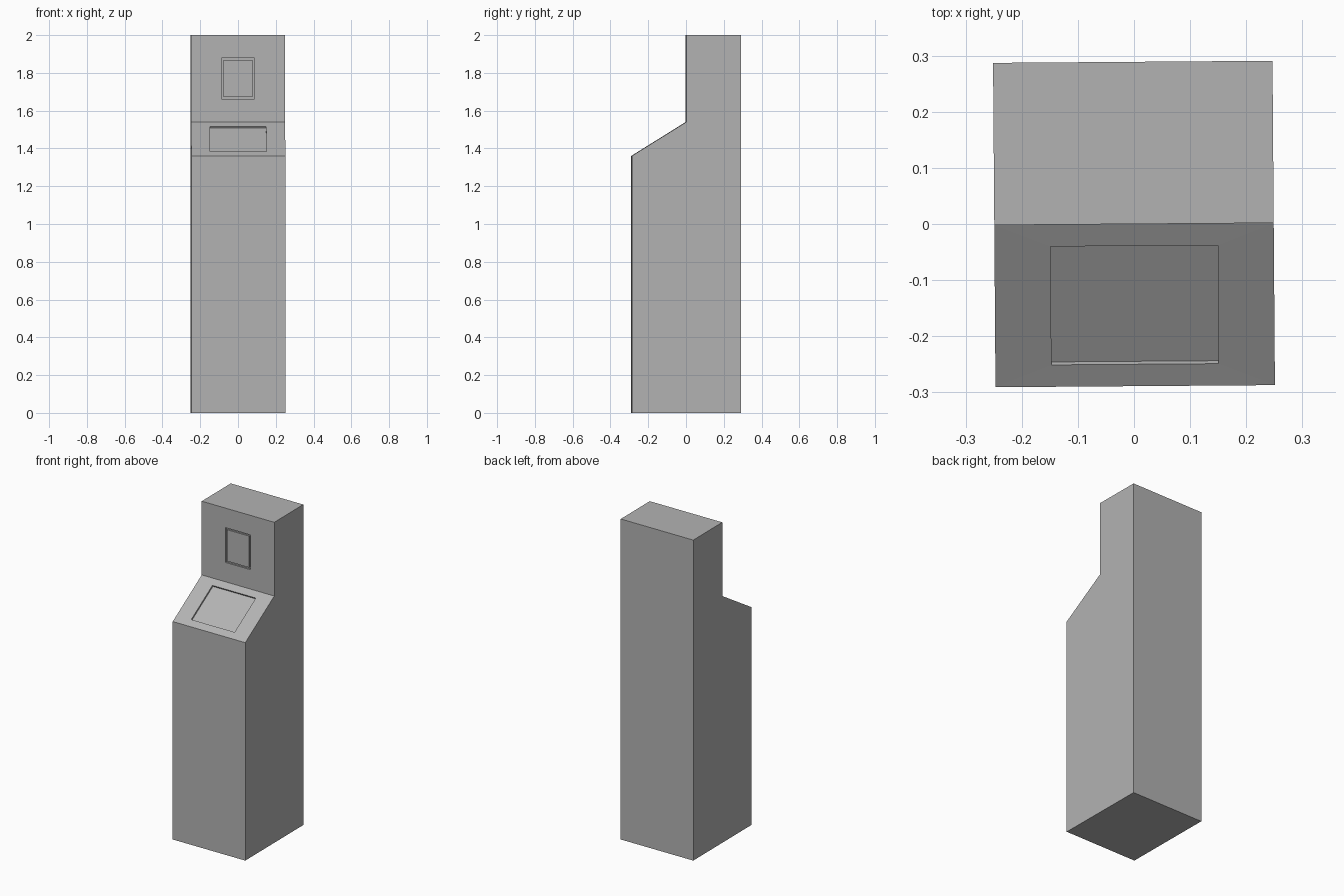
import bpy, bmesh
from mathutils import Vector, Matrix

if "Cube" in bpy.data.objects:
    bpy.data.objects.remove(bpy.data.objects["Cube"])

W = 0.249  # half width
PROFILE = [(-0.289, 0), (0.289, 0), (0.289, 2), (0, 2), (0, 1.54), (-0.289, 1.36)]

bm = bmesh.new()


def inset_rect(face, half_w, low, high):
    """Inset a face to an x-centred rectangle between two (y, z) points."""
    bmesh.ops.inset_individual(bm, faces=[face], thickness=0.02)
    mid = face.calc_center_median()
    for v in face.verts:
        y, z = high if v.co.z > mid.z else low
        v.co = (half_w if v.co.x > 0 else -half_w, y, z)
    face.normal_update()


def push(face, depth):
    """Sink a face straight in, leaving square walls (negative raises it)."""
    n = face.normal.copy()
    new = bmesh.ops.extrude_discrete_faces(bm, faces=[face])["faces"][0]
    bmesh.ops.translate(bm, verts=new.verts[:], vec=-n * depth)
    new.normal_update()
    return new


# cabinet body: side profile extruded across the width
side = bm.faces.new([bm.verts.new((-W, y, z)) for y, z in PROFILE])
ext = bmesh.ops.extrude_face_region(bm, geom=[side])["geom"]
bmesh.ops.translate(bm, vec=(2 * W, 0, 0),
                    verts=[g for g in ext if isinstance(g, bmesh.types.BMVert)])
bmesh.ops.recalc_face_normals(bm, faces=bm.faces[:])


def face_at(y, z):
    return min(bm.faces, key=lambda f: (f.calc_center_median() - Vector((0, y, z))).length)


slope, upper = face_at(-0.145, 1.45), face_at(0, 1.77)

# sunken touch screen on the sloped desk
inset_rect(slope, 0.149, (-0.25, 1.384), (-0.039, 1.516))
push(slope, 0.01)

# upper display: a groove around a flush pane
inset_rect(upper, 0.0875, (0, 1.661), (0, 1.878))
rim = push(upper, 0.01)
inset_rect(rim, 0.077, (0.01, 1.672), (0.01, 1.868))
push(rim, -0.01)

# the whole cabinet is turned very slightly about z
bm.transform(Matrix.Rotation(0.0075, 4, "Z"))
mesh = bpy.data.meshes.new("kiosk_body")
bm.to_mesh(mesh)
bm.free()

# darker grey finish
grey = bpy.data.materials.new("dark_grey")
grey.diffuse_color = (0.45, 0.45, 0.45, 1)
grey.use_nodes = True
grey.node_tree.nodes["Principled BSDF"].inputs["Base Color"].default_value = grey.diffuse_color
mesh.materials.append(grey)
bpy.context.collection.objects.link(bpy.data.objects.new("kiosk_body", mesh))
